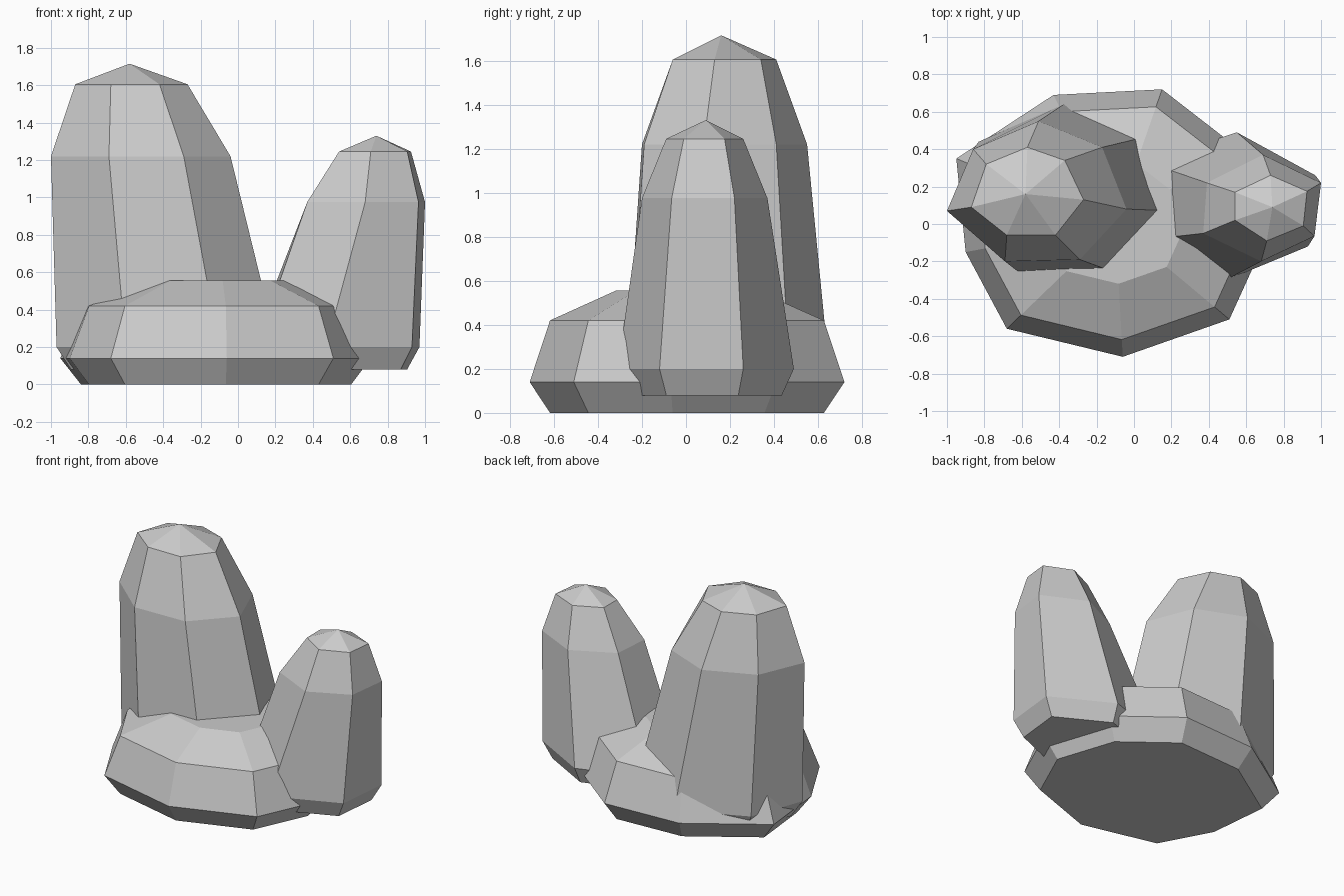
import bpy, bmesh

if "Cube" in bpy.data.objects:
    bpy.data.objects.remove(bpy.data.objects["Cube"])


def scaled(ring, centre, s):
    cx, cy = centre
    return [(cx + (x - cx) * s, cy + (y - cy) * s) for x, y in ring]


def loft(name, levels, apex=None):
    """Skin a stack of (z, outline) rings; close the top with a point or a flat cap."""
    bm = bmesh.new()
    rings = [[bm.verts.new((x, y, z)) for x, y in ring] for z, ring in levels]
    n = len(rings[0])
    bm.faces.new(rings[0][::-1])
    for low, high in zip(rings, rings[1:]):
        for i in range(n):
            j = (i + 1) % n
            bm.faces.new((low[i], low[j], high[j], high[i]))
    if apex:
        tip = bm.verts.new(apex)
        for i in range(n):
            bm.faces.new((rings[-1][i], rings[-1][(i + 1) % n], tip))
    else:
        bm.faces.new(rings[-1])
    bmesh.ops.recalc_face_normals(bm, faces=bm.faces[:])
    mesh = bpy.data.meshes.new(name)
    bm.to_mesh(mesh)
    bm.free()
    obj = bpy.data.objects.new(name, mesh)
    bpy.context.collection.objects.link(obj)
    return obj


# Low nine-sided base rock with bevelled shoulders
base = [(-0.06, -0.71), (0.51, -0.51), (0.71, -0.07), (0.55, 0.41), (0.15, 0.72),
        (-0.43, 0.69), (-0.95, 0.35), (-0.90, -0.15), (-0.68, -0.56)]
mid = (-0.1, 0)
loft("base_rock", [(0, scaled(base, mid, 0.87)), (0.14, base),
                   (0.42, scaled(base, mid, 0.87)), (0.555, scaled(base, mid, 0.45))])

# Tall seven-sided rock on the left
foot = [(0.21, 0.07), (0.08, 0.47), (-0.36, 0.65), (-0.83, 0.44),
        (-0.97, 0.05), (-0.60, -0.27), (-0.10, -0.26)]
waist = [(-0.04, 0.08), (-0.17, 0.41), (-0.51, 0.55), (-0.86, 0.40),
         (-1.00, 0.07), (-0.69, -0.20), (-0.29, -0.19)]
crown = [(-0.27, 0.13), (-0.37, 0.34), (-0.57, 0.41), (-0.79, 0.32),
         (-0.87, 0.09), (-0.68, -0.06), (-0.42, -0.06)]
loft("tall_rock", [(0.08, scaled(foot, (-0.42, 0.2), 0.86)), (0.2, foot),
                   (1.22, waist), (1.605, crown)], (-0.58, 0.16, 1.715))

# Shorter six-sided rock on the right
foot = [(0.97, 0.26), (0.55, 0.49), (0.07, 0.33),
        (0.10, -0.08), (0.47, -0.31), (0.93, -0.12)]
waist = [(1.00, 0.22), (0.69, 0.37), (0.39, 0.22),
         (0.37, -0.05), (0.68, -0.20), (0.965, -0.065)]
crown = [(0.925, 0.175), (0.73, 0.26), (0.54, 0.17),
         (0.54, 0.02), (0.71, -0.09), (0.905, -0.01)]
loft("short_rock", [(0.08, scaled(foot, (0.5, 0.1), 0.86)), (0.2, foot),
                    (0.975, waist), (1.245, crown)], (0.74, 0.09, 1.33))
